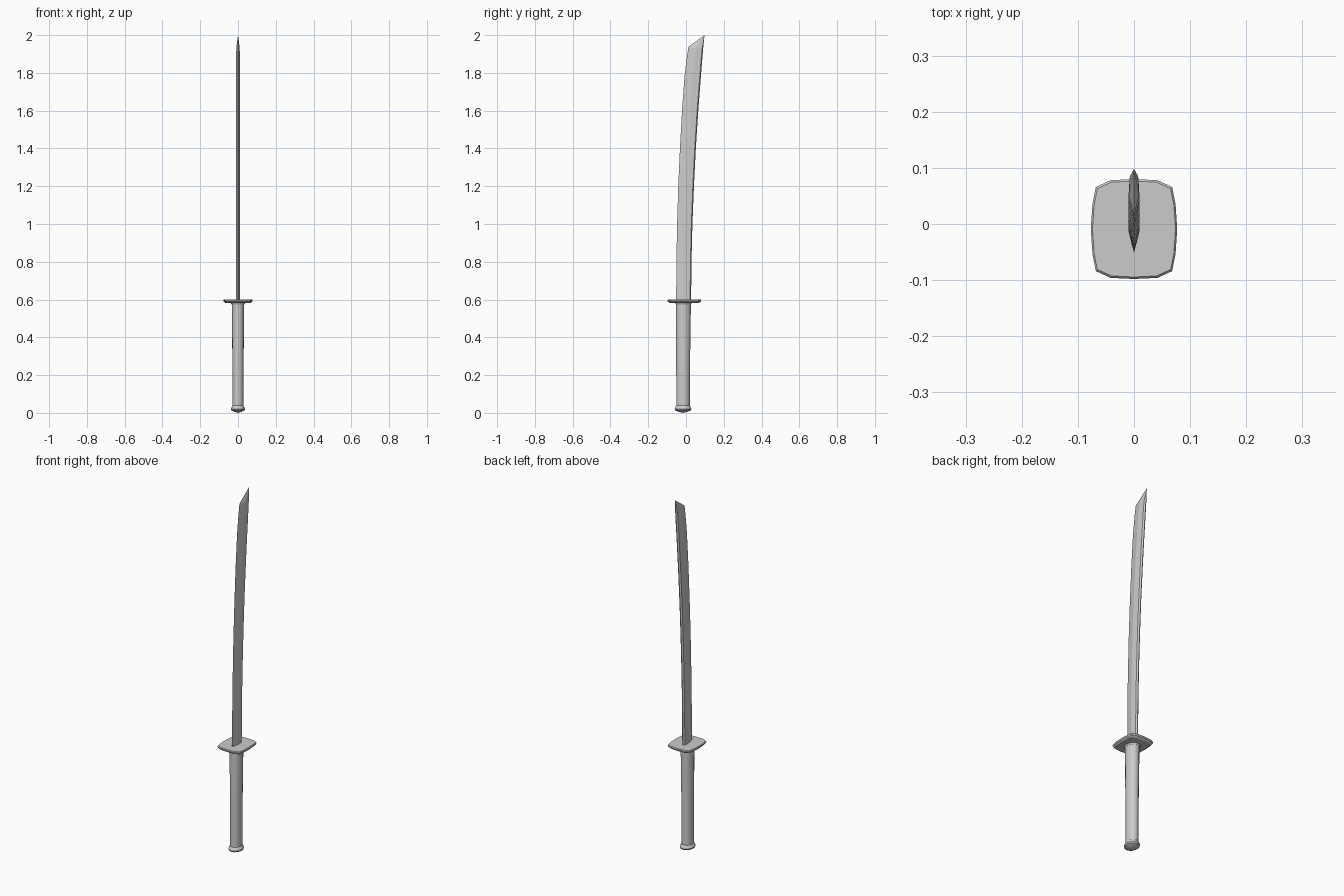
import bpy, bmesh, math

if "Cube" in bpy.data.objects:
    bpy.data.objects.remove(bpy.data.objects["Cube"])


def loft(name, rings, smooth=None):
    """Skin a stack of equal-length rings; a one-point ring closes to a tip."""
    bm = bmesh.new()
    vs = [[bm.verts.new(p) for p in r] for r in rings]
    for a, b in zip(vs, vs[1:]):
        n = max(len(a), len(b))
        for i in range(n):
            j = (i + 1) % n
            if len(a) == 1:
                bm.faces.new((a[0], b[j], b[i]))
            elif len(b) == 1:
                bm.faces.new((a[i], a[j], b[0]))
            else:
                bm.faces.new((a[i], a[j], b[j], b[i]))
    for r in (vs[0], vs[-1]):
        if len(r) > 2:
            bm.faces.new(r)
    bmesh.ops.recalc_face_normals(bm, faces=bm.faces)
    me = bpy.data.meshes.new(name)
    bm.to_mesh(me)
    bm.free()
    ob = bpy.data.objects.new(name, me)
    bpy.context.collection.objects.link(ob)
    if smooth:
        bpy.context.view_layer.objects.active = ob
        ob.select_set(True)
        bpy.ops.object.shade_smooth_by_angle(angle=math.radians(smooth))
        ob.select_set(False)
    return ob


def oval(rx, y0, y1, z, n=16):
    cy, ry = (y0 + y1) / 2, (y1 - y0) / 2
    return [(rx * math.cos(2 * math.pi * i / n), cy + ry * math.sin(2 * math.pi * i / n), z)
            for i in range(n)]


# Curved blade: sharp edge at -y, ridges on both flats, peaked spine
def section(z_edge, y_edge, z_back, y_back, t=0.01):
    def at(x, f):
        return (x, y_edge + (y_back - y_edge) * f, z_edge + (z_back - z_edge) * f)
    return [at(0, 0), at(t, 0.5), at(t * 0.8, 0.93), at(0, 1), at(-t * 0.8, 0.93), at(-t, 0.5)]


blade = [(0.59, -0.052, 0.59, 0.027), (0.80, -0.051, 0.80, 0.029),
         (1.00, -0.047, 1.00, 0.034), (1.20, -0.041, 1.20, 0.042),
         (1.40, -0.032, 1.40, 0.052), (1.60, -0.021, 1.60, 0.065),
         (1.78, -0.008, 1.77, 0.078), (1.88, 0.004, 1.86, 0.085)]
rings = [section(*s) for s in blade]
rings.append(section(1.938, 0.013, 1.93, 0.091, 0.009))
rings.append([(0, 0.098, 2.0)])
loft("blade", rings)

# Rounded-square guard with chamfered rims
quarter = [(0.077, 0), (0.074, 0.045), (0.068, 0.075), (0.042, 0.087), (0, 0.089)]
right = [(x, -y) for x, y in quarter[:0:-1]] + quarter
outline = right + [(-x, y) for x, y in right[-2:0:-1]]
loft("guard", [[(x * s, -0.009 + y * s, z) for x, y in outline]
               for z, s in ((0.582, 0.86), (0.589, 0.98), (0.597, 1.0), (0.601, 0.96))])

# Collar under the guard
loft("collar", [oval(0.034, -0.053, 0.027, 0.574), oval(0.039, -0.058, 0.032, 0.584)], 40)

# Oval grip
loft("grip", [oval(0.029, -0.051, 0.02, 0.03), oval(0.030, -0.052, 0.022, 0.3),
              oval(0.033, -0.053, 0.026, 0.58)], 40)

# Flared pommel cap with a shallow domed bottom
loft("pommel", [[(0, -0.016, 0.0)], oval(0.020, -0.039, 0.007, 0.006),
                oval(0.035, -0.058, 0.027, 0.014), oval(0.037, -0.060, 0.029, 0.021),
                oval(0.031, -0.053, 0.022, 0.036), oval(0.029, -0.051, 0.02, 0.038)], 30)
